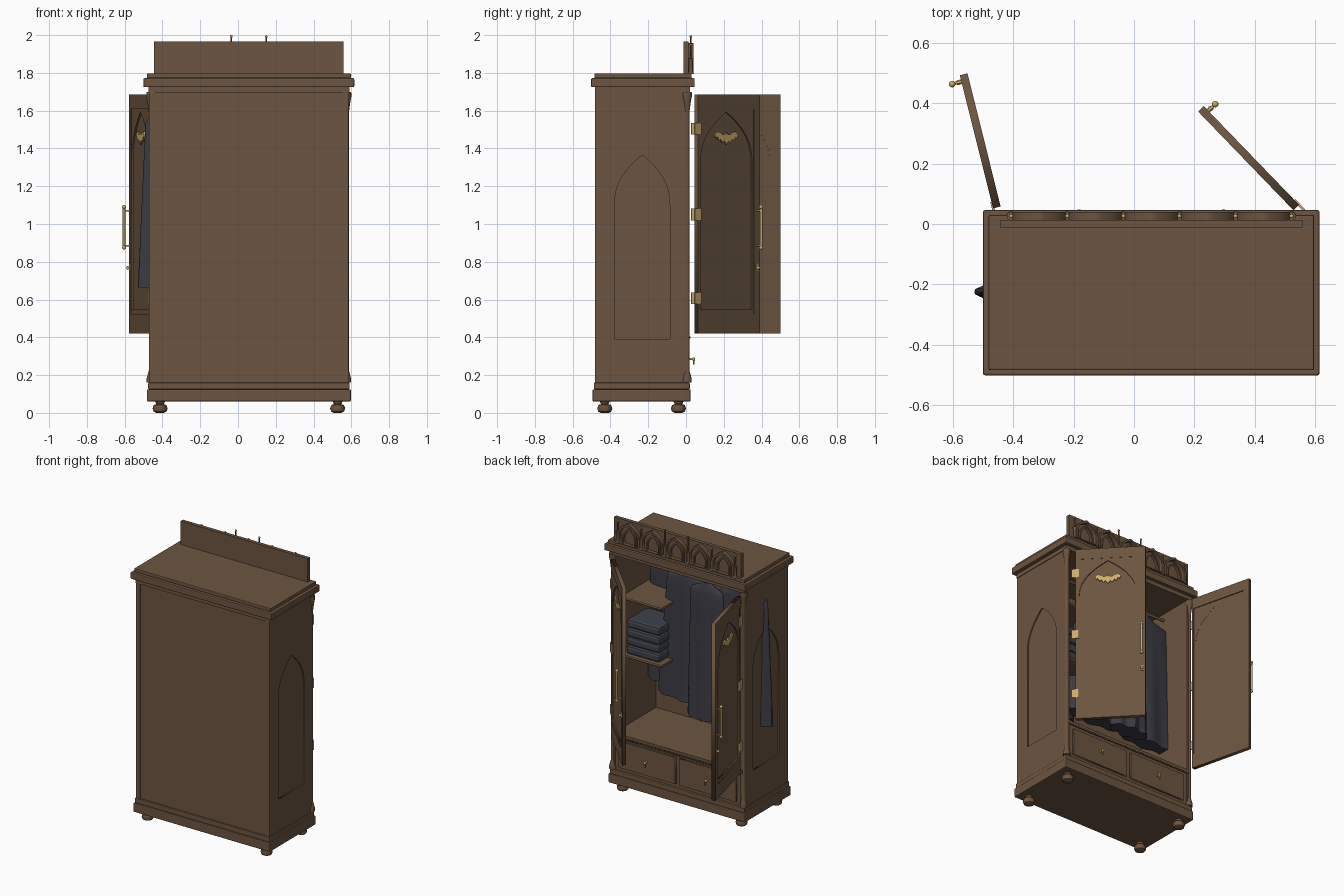
import bpy, bmesh, math
from mathutils import Matrix, Vector

if "Cube" in bpy.data.objects:
    bpy.data.objects.remove(bpy.data.objects["Cube"])


def material(name, r, g, b):
    m = bpy.data.materials.new(name)
    m.use_nodes = True
    m.diffuse_color = (r, g, b, 1)
    m.node_tree.nodes["Principled BSDF"].inputs["Base Color"].default_value = (r, g, b, 1)
    return m


WOOD = material("brown wood", 0.15, 0.09, 0.052)
GOLD = material("old gold", 0.6, 0.41, 0.15)
CLOTH = material("charcoal cloth", 0.045, 0.044, 0.058)
FOLDED = material("slate cloth", 0.05, 0.054, 0.07)

I = Matrix()
XZ = Matrix.Rotation(math.pi / 2, 4, "X")
YZ = Matrix.Rotation(math.pi / 2, 4, "Z") @ XZ
MID = 0.0575  # centre line of the cabinet


def add(name, mesh, mat, M=I, smooth=False):
    mesh.materials.clear()
    mesh.materials.append(mat)
    mesh.transform(M)
    if smooth:
        mesh.shade_smooth()
        mesh.set_sharp_from_angle(angle=math.radians(40))
    ob = bpy.data.objects.new(name, mesh)
    bpy.context.collection.objects.link(ob)
    return ob


def from_bmesh(name, bm, mat, M=I, smooth=False):
    bmesh.ops.recalc_face_normals(bm, faces=bm.faces)
    mesh = bpy.data.meshes.new(name)
    bm.to_mesh(mesh)
    bm.free()
    return add(name, mesh, mat, M, smooth)


def box(name, x, y, z, mat=WOOD, M=I, bevel=0):
    bm = bmesh.new()
    bmesh.ops.create_cube(bm, size=1)
    for v in bm.verts:
        v.co = [(a + b) / 2 + c * (b - a) for (a, b), c in zip((x, y, z), v.co)]
    ob = from_bmesh(name, bm, mat, M)
    if bevel:
        mod = ob.modifiers.new("bevel", "BEVEL")
        mod.width, mod.segments = bevel, 2
    return ob


def loft(name, rings, mat, M=I):
    bm = bmesh.new()
    loops = [[bm.verts.new(p) for p in ring] for ring in rings]
    n = len(loops[0])
    for a, b in zip(loops, loops[1:]):
        for i in range(n):
            bm.faces.new((a[i], a[(i + 1) % n], b[(i + 1) % n], b[i]))
    bm.faces.new(loops[0])
    bm.faces.new(loops[-1])
    return from_bmesh(name, bm, mat, M, True)


def lathe(name, profile, mat, M=I, n=16):
    turn = [math.tau * i / n for i in range(n)]
    return loft(name, [[(r * math.cos(t), r * math.sin(t), z) for t in turn]
                       for r, z in profile], mat, M)


def ball(name, r, at, mat, M=I):
    bm = bmesh.new()
    bmesh.ops.create_uvsphere(bm, u_segments=12, v_segments=8, radius=r)
    return from_bmesh(name, bm, mat, M @ Matrix.Translation(at), True)


def rod(name, a, b, r, mat, M=I):
    a, b = Vector(a), Vector(b)
    turn = (b - a).to_track_quat("Z", "Y").to_matrix().to_4x4()
    return lathe(name, [(r, 0), (r, (b - a).length)], mat, M @ Matrix.Translation(a) @ turn, 10)


def plate(name, outlines, depth, M, mat=WOOD):
    # Flat plate; inner outlines become holes
    cu = bpy.data.curves.new(name, "CURVE")
    cu.dimensions, cu.fill_mode, cu.extrude = "2D", "BOTH", depth / 2
    for pts in outlines:
        s = cu.splines.new("POLY")
        s.points.add(len(pts) - 1)
        for p, q in zip(s.points, pts):
            p.co = (q[0], q[1], 0, 1)
        s.use_cyclic_u = True
    tmp = bpy.data.objects.new(name, cu)
    bpy.context.collection.objects.link(tmp)
    graph = bpy.context.evaluated_depsgraph_get()
    mesh = bpy.data.meshes.new_from_object(tmp.evaluated_get(graph))
    bpy.data.objects.remove(tmp)
    return add(name, mesh, mat, M)


def rect(x0, x1, z0, z1):
    return [(x0, z0), (x1, z0), (x1, z1), (x0, z1)]


def arch(cx, hw, z0, spring, top, power=2.3, n=10):
    side = [(hw * (1 - (i / n) ** power), spring + (top - spring) * i / n) for i in range(n)]
    half = [(hw, z0)] + side
    return [(cx + x, z) for x, z in half] + [(cx, top)] + [(cx - x, z) for x, z in half[::-1]]


def move(x=0, y=0, z=0):
    return Matrix.Translation((x, y, z))


def span(half):
    return (MID - half, MID + half)


# Plinth, cornice and carcass
box("plinth", span(0.54), (-0.495, 0.024), (0.06, 0.125), bevel=0.006)
box("plinth_step", span(0.533), (-0.487, 0.02), (0.125, 0.16), bevel=0.004)
box("cornice", span(0.558), (-0.502, 0.046), (1.724, 1.772), bevel=0.006)
box("cornice_cap", span(0.54), (-0.485, 0.03), (1.772, 1.798), bevel=0.005)
box("frieze", span(0.532), (-0.483, 0.022), (1.695, 1.724))
box("back_board", span(0.505), (-0.475, -0.455), (0.16, 1.70))
box("drawer_case", span(0.515), (-0.46, 0.004), (0.16, 0.42))
box("cabinet_floor", span(0.515), (-0.46, 0.018), (0.405, 0.425))
for side, word in ((1, "left"), (-1, "right")):
    x = MID + side * 0.5275
    plate(word + "_side", [rect(-0.48, 0.012, 0.16, 1.70), arch(-0.232, 0.146, 0.39, 1.1, 1.365)],
          0.008, move(x - side * 0.004) @ YZ)
    box(word + "_side_lining", sorted((x - side * 0.03, x - side * 0.008)), (-0.48, 0.012), (0.16, 1.70))
    box(word + "_back_post", sorted((x, x - side * 0.03)), (-0.481, -0.45), (0.16, 1.70))
    lathe(word + "_column", [(0.024, 0.16), (0.024, 0.18), (0.019, 0.2), (0.012, 0.225), (0.012, 1.59),
                             (0.02, 1.65), (0.026, 1.68), (0.024, 1.70)], WOOD, move(x - side * 0.01, 0.006))
    for y, end in ((-0.43, "back"), (-0.04, "front")):
        lathe(f"{word}_{end}_foot", [(0.02, 0), (0.034, 0.007), (0.04, 0.024), (0.033, 0.042),
                                     (0.02, 0.046), (0.028, 0.065)], WOOD, move(MID + side * 0.47, y))
    # Drawer with drop pull
    dx = MID + side * 0.24
    plate(word + "_drawer", [rect(dx - 0.225, dx + 0.225, 0.185, 0.375)], 0.014, move(y=0.011) @ XZ)
    rod(word + "_drawer_stem", (dx, 0.015, 0.285), (dx, 0.04, 0.285), 0.006, GOLD)
    ball(word + "_drawer_knob", 0.009, (dx, 0.04, 0.285), GOLD)
    rod(word + "_drawer_drop", (dx, 0.042, 0.285), (dx, 0.042, 0.255), 0.004, GOLD)

dentil = box("dentil_row", (MID - 0.5, MID - 0.488), (0.015, 0.023), (0.393, 0.404))
rep = dentil.modifiers.new("repeat", "ARRAY")
rep.count, rep.use_relative_offset, rep.use_constant_offset = 42, False, True
rep.constant_offset_displace = (0.024, 0, 0)

# Crest with arcade and finials
box("crest_panel", span(0.502), (-0.012, 0.014), (1.79, 1.965))
for k in range(5):
    cx = MID + (k - 2) * 0.186
    plate("crest_arch", [arch(cx, 0.088, 1.798, 1.86, 1.957), arch(cx, 0.074, 1.803, 1.86, 1.94)],
          0.026, move(y=0.027) @ XZ)
    plate("crest_lancet", [arch(cx, 0.052, 1.798, 1.85, 1.925, 1.7), arch(cx, 0.042, 1.803, 1.85, 1.91, 1.7)],
          0.016, move(y=0.022) @ XZ)
for k in range(6):
    x = MID + (k - 2.5) * 0.186
    top = 1.993 if k in (2, 3) else 1.95
    rod("crest_shaft", (x, 0.026, 1.79), (x, 0.026, top), 0.004, WOOD)
    ball("crest_finial", 0.007, (x, 0.026, top), GOLD)
    lathe("crest_colonnette", [(0.016, 1.795), (0.01, 1.81), (0.01, 1.86), (0.015, 1.875)], WOOD, move(x, 0.026))

# Doors, each built closed and swung about its hinge
BAT = [(0, 0.018), (0.006, 0.03), (0.012, 0.02), (0.03, 0.018), (0.045, 0.03), (0.07, 0.034), (0.085, 0.018),
       (0.078, 0.0), (0.066, 0.006), (0.056, -0.014), (0.042, -0.006), (0.03, -0.026), (0.016, -0.014), (0, -0.036)]
WIDTH = 0.455
for side, word, hinge_x, swing in ((1, "left", 0.538, -46), (-1, "right", -0.455, 104)):
    M = move(hinge_x, 0.055) @ Matrix.Rotation(math.radians(swing), 4, "Z")

    def along(a, b):
        return sorted((-side * a, -side * b))

    x0, x1 = along(0, WIDTH)
    i0, i1 = along(0.012, WIDTH - 0.045)
    cx = -side * 0.21
    plate(word + "_door_frame", [rect(x0, x1, 0.42, 1.685), rect(i0, i1, 0.52, 1.61)], 0.026, M @ XZ)
    plate(word + "_door_arch", [rect(i0, i1, 0.52, 1.61), arch(cx, 0.188, 0.548, 1.33, 1.592)],
          0.018, M @ move(y=0.002) @ XZ)
    box(word + "_door_panel", (i0, i1), (-0.006, 0.003), (0.52, 1.61), WOOD, M)
    bat = BAT + [(-x, z) for x, z in BAT[-2:0:-1]]
    plate(word + "_door_bat", [[(cx + x, 1.455 + z) for x, z in bat]], 0.008, M @ move(y=0.009) @ XZ, GOLD)
    for z in (0.607, 1.05, 1.505):
        box(word + "_hinge", along(-0.026, 0.022), (0.008, 0.017), (z - 0.031, z + 0.031), GOLD, M)
    # Bar handle, key plate and key
    hx = -side * (WIDTH - 0.022)
    rod(word + "_handle_bar", (hx, 0.045, 0.875), (hx, 0.045, 1.09), 0.007, GOLD, M)
    for z in (0.875, 1.09):
        ball(word + "_handle_ball", 0.011, (hx, 0.045, z), GOLD, M)
    for z in (0.885, 1.07):
        rod(word + "_handle_post", (hx, 0.01, z), (hx, 0.045, z), 0.005, GOLD, M)
    box(word + "_key_plate", (hx - 0.008, hx + 0.008), (0.012, 0.017), (0.755, 0.79), GOLD, M)
    ball(word + "_key", 0.009, (hx, 0.024, 0.768), GOLD, M)

# Shelves with a folded stack
for z in (0.96, 1.37):
    box("shelf", (0.235, 0.56), (-0.46, -0.06), (z - 0.02, z), bevel=0.008)
for k in range(4):
    z = 0.96 + k * 0.062
    box("folded_garment", (0.265 + 0.004 * (k % 2), 0.53), (-0.32, -0.075 - 0.005 * (k % 2)),
        (z, z + 0.061), FOLDED, bevel=0.018)

# Hanging rail and garments
rod("hanging_rail", (MID - 0.51, -0.225, 1.645), (MID + 0.51, -0.225, 1.645), 0.01, WOOD)


def garment(name, x, y, shoulder, hem, bottom, depth, top=1.56):
    rings = []
    steps = 9
    shape = [(0.035, 0.02, top + 0.05), (0.05, 0.025, top + 0.03), (shoulder * 0.9, 0.03, top)]
    for i in range(steps):
        f = i / (steps - 1)
        shape.append((shoulder + (hem - shoulder) * f, 0.035 + (depth - 0.035) * f,
                      top - 0.025 + (bottom - top + 0.025) * f))
    for w, d, z in shape:
        fold = 0.22 * min(1, max(0, (top - z) / (top - bottom)))
        ring = []
        for j in range(40):
            t = math.tau * j / 40
            ring.append((x + w * math.cos(t), y + d * math.sin(t) * (1 + fold * math.cos(8 * t)), z))
        rings.append(ring)
    loft(name, rings, CLOTH)
    rod(name + "_hook", (x, y, top + 0.04), (x, -0.225, 1.65), 0.004, GOLD)


garment("long_coat", -0.30, -0.225, 0.19, 0.23, 0.665, 0.05)
garment("wide_coat", 0.14, -0.225, 0.165, 0.235, 0.69, 0.06)
garment("back_coat", 0.38, -0.36, 0.15, 0.17, 0.69, 0.05)
garment("gown", -0.07, -0.14, 0.13, 0.15, 0.64, 0.06)
